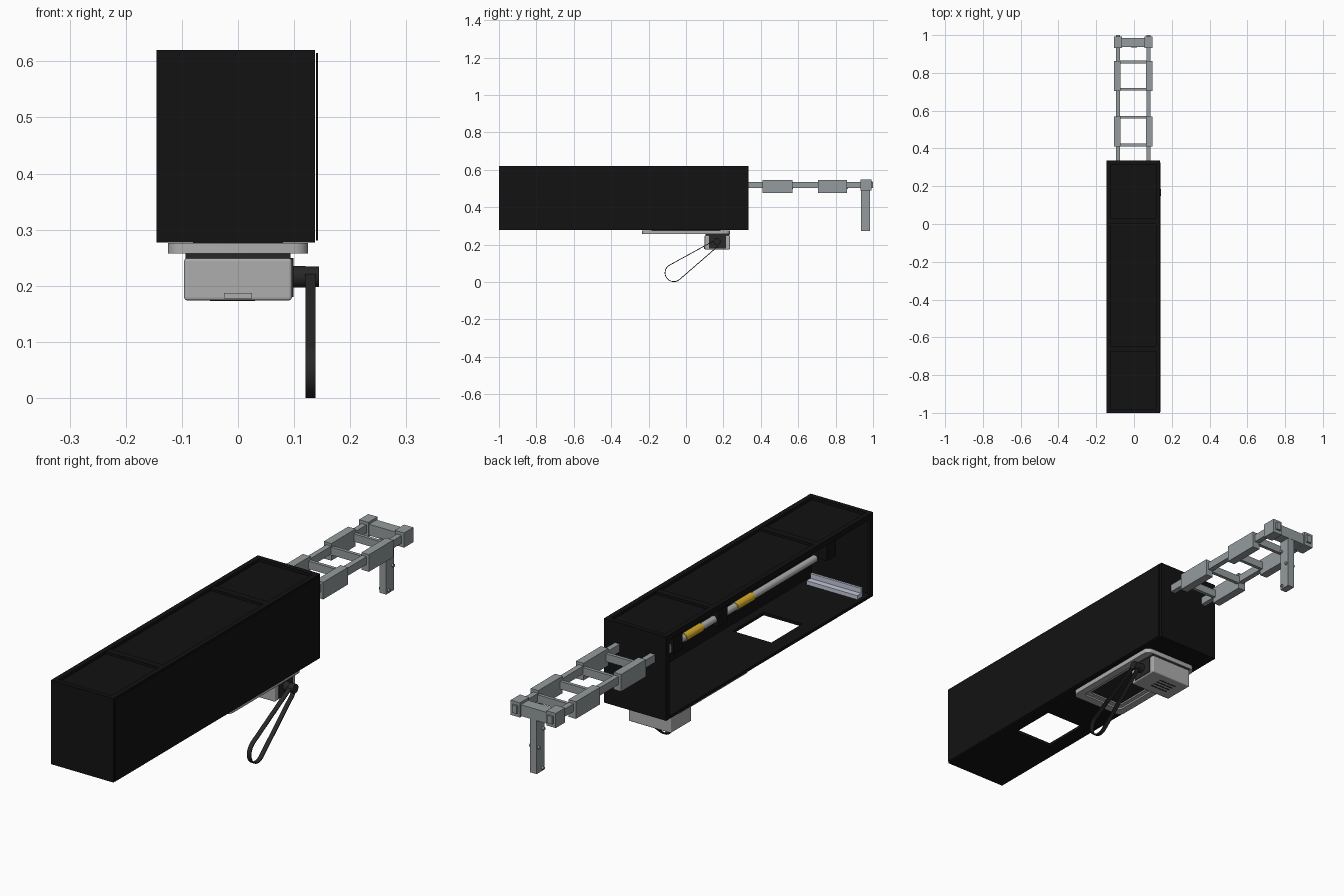
import bpy, bmesh
from math import sin, cos, pi, acos, atan2, hypot

if "Cube" in bpy.data.objects:
    bpy.data.objects.remove(bpy.data.objects["Cube"])


def material(name, rgb):
    m = bpy.data.materials.new(name)
    m.diffuse_color = (*rgb, 1)
    m.use_nodes = True
    m.node_tree.nodes["Principled BSDF"].inputs["Base Color"].default_value = m.diffuse_color
    return m


BLACK = material("black_panel", (0.006, 0.006, 0.006))
DARK = material("dark_rubber", (0.02, 0.02, 0.02))
STEEL = material("steel_grey", (0.3, 0.33, 0.34))
LIGHT = material("light_grey", (0.42, 0.42, 0.42))
PALE = material("pale_metal", (0.55, 0.57, 0.7))
YELLOW = material("yellow_sleeve", (0.65, 0.4, 0.02))


def finish(name, bm, mat, bevel=0.0):
    bmesh.ops.recalc_face_normals(bm, faces=bm.faces)
    me = bpy.data.meshes.new(name)
    bm.to_mesh(me)
    bm.free()
    ob = bpy.data.objects.new(name, me)
    bpy.context.collection.objects.link(ob)
    me.materials.append(mat)
    if bevel:
        mod = ob.modifiers.new("bevel", 'BEVEL')
        mod.width, mod.segments = bevel, 3
    return ob


def box(name, x, y, z, mat, bevel=0.0):
    bm = bmesh.new()
    bmesh.ops.create_cube(bm, size=1)
    for v in bm.verts:
        v.co = [(r[0] + r[1]) / 2 + c * (r[1] - r[0]) for r, c in zip((x, y, z), v.co)]
    return finish(name, bm, mat, bevel)


def ring(name, outer, inner, lo, hi, axis, mat):
    """Flat ring between two 2D loops, extruded along x or z."""
    bm = bmesh.new()
    place = (lambda p, h: (h, *p)) if axis == 'x' else (lambda p, h: (*p, h))
    loops = [[bm.verts.new(place(p, h)) for p in pts]
             for pts, h in ((outer, lo), (outer, hi), (inner, hi), (inner, lo))]
    n = len(outer)
    for a in range(4):
        A, B = loops[a], loops[(a + 1) % 4]
        for i in range(n):
            j = (i + 1) % n
            bm.faces.new((A[i], A[j], B[j], B[i]))
    return finish(name, bm, mat)


def rect(a, b, r=0.0, n=5):
    """Rectangle over ranges a and b, with optional rounded corners."""
    if not r:
        return [(a[0], b[0]), (a[1], b[0]), (a[1], b[1]), (a[0], b[1])]
    pts = []
    for k, (cx, cy) in enumerate(rect((a[0] + r, a[1] - r), (b[0] + r, b[1] - r))):
        for i in range(n + 1):
            t = pi + (k + i / n) * pi / 2
            pts.append((cx + r * cos(t), cy + r * sin(t)))
    return pts


def rod(name, centre, r, length, axis, mat, sides=24):
    bm = bmesh.new()
    bmesh.ops.create_cone(bm, cap_ends=True, segments=sides, radius1=r, radius2=r, depth=length)
    ob = finish(name, bm, mat)
    ob.location = centre
    ob.rotation_euler = {'x': (0, pi / 2, 0), 'y': (pi / 2, 0, 0), 'z': (0, 0, 0)}[axis]
    for p in ob.data.polygons:
        p.use_smooth = len(p.vertices) == 4
    return ob


# Housing: floor with hatch, ends, side door, open left side, panelled roof
XL, XR, Y0, Y1, Z0, Z1 = -0.145, 0.137, -1.0, 0.335, 0.277, 0.62
T = 0.012
ring("housing_floor", rect((XL, XR), (Y0, Y1)), rect((-0.085, 0.09), (-0.63, -0.43)),
     Z0, Z0 + T, 'z', BLACK)
box("housing_front_end", (XL, XR), (Y0, Y0 + T), (Z0, Z1), BLACK)
box("housing_back_end", (XL, XR), (Y1 - T, Y1), (Z0, Z1), BLACK)
box("housing_right_wall", (XR - T, XR), (Y0, Y1), (Z0, Z1), BLACK)
box("side_door", (XR + 0.002, 0.143), (Y0 + 0.005, Y1 - 0.01), (Z0 + 0.004, Z1 - 0.005), BLACK)
ring("left_opening_frame", rect((Y0, Y1), (Z0, Z1)),
     rect((Y0 + 0.02, Y1 - 0.02), (Z0 + T, Z1 - 0.022)), XL, XL + T, 'x', BLACK)
ring("roof_rim", rect((XL, XR), (Y0, Y1)), rect((XL + 0.02, XR - 0.02), (Y0 + 0.02, Y1 - 0.02)),
     Z1 - 0.022, Z1, 'z', BLACK)
box("roof_panel", (XL + 0.01, XR - 0.01), (Y0 + 0.01, Y1 - 0.01), (0.6, 0.608), BLACK)
for y in (-0.66, 0.015):
    box("roof_crossbeam", (XL + 0.01, XR - 0.01), (y - 0.014, y + 0.014), (0.6, Z1 - 0.002), BLACK)

# Extending ladder slide: rails, sleeves, rungs and end bar
for s in (-1, 1):
    cx = -0.004 + s * 0.08
    box("slide_rail", (cx - 0.011, cx + 0.011), (0.2, 1.0), (0.503, 0.535), STEEL)
    for a, b in ((0.41, 0.57), (0.705, 0.862)):
        lo, hi = sorted((cx - s * 0.012, cx + s * 0.022))
        box("rail_sleeve", (lo, hi), (a, b), (0.476, 0.546), STEEL)
    lo, hi = sorted((cx - s * 0.02, cx + s * 0.022))
    box("rail_end_cap", (lo, hi), (0.932, 0.992), (0.488, 0.548), STEEL)
    rod("end_cap_bolt", (cx, 0.992, 0.528), 0.008, 0.012, 'y', STEEL, 16)
    # Inner rods with sleeves and hangers
    rod("inner_rod", (cx, -0.25, 0.525), 0.014, 0.92, 'y', LIGHT)
    for y in (-0.25, 0.08):
        rod("rod_sleeve", (cx, y, 0.525), 0.0165, 0.11, 'y', YELLOW)
    for y in (-0.79, -0.09, 0.2):
        box("rod_hanger", (cx - 0.02, cx + 0.02), (y - 0.03, y + 0.03), (0.5, 0.602), BLACK)
    box("rod_end_plate", (cx - 0.012, cx + 0.012), (-0.83, -0.79), (0.51, 0.54), PALE)
for y in (0.418, 0.566, 0.714, 0.858):
    box("ladder_rung", (-0.075, 0.068), (y - 0.007, y + 0.007), (0.498, 0.53), STEEL)
box("ladder_end_bar", (-0.085, 0.078), (0.938, 0.986), (0.492, 0.538), STEEL)

# Prop leg under the end bar with lock pegs
box("prop_leg", (-0.015, 0.015), (0.935, 0.985), (0.273, 0.495), STEEL)
for y, z in ((0.945, 0.445), (0.975, 0.378), (0.948, 0.285)):
    rod("leg_peg", (0, y, z), 0.006, 0.046, 'x', STEEL, 12)

# Cross sill inside the housing
box("inner_sill", (-0.13, 0.1), (-0.955, -0.92), (Z0 + T, 0.305), PALE)
box("inner_sill_lip", (-0.13, 0.1), (-0.955, -0.945), (0.305, 0.325), PALE)

# Rounded mounting tray under the floor
tray = ring("mount_tray", rect((-0.125, 0.125), (-0.235, 0.235), 0.025),
            rect((-0.095, 0.095), (-0.2, 0.2), 0.015), 0.257, 0.276, 'z', LIGHT)
ring("tray_inner_lip", rect((-0.095, 0.095), (-0.2, 0.2), 0.015),
     rect((-0.078, 0.078), (-0.18, 0.18), 0.01), 0.264, 0.276, 'z', LIGHT)
box("tray_centre", (-0.08, 0.08), (-0.185, 0.185), (0.27, 0.278), DARK)

# Winch unit hanging from the tray
box("winch_neck", (-0.094, 0.094), (0.103, 0.232), (0.246, 0.262), DARK)
box("winch_body", (-0.096, 0.096), (0.1, 0.235), (0.174, 0.249), LIGHT, 0.005)
box("front_latch", (-0.025, 0.025), (0.097, 0.103), (0.177, 0.187), LIGHT)
for i in range(4):
    y = 0.14 + i * 0.018
    box("underside_vent", (-0.05, 0.03), (y, y + 0.006), (0.1732, 0.177), DARK)
box("winch_side_plate", (0.09, 0.099), (0.123, 0.214), (0.18, 0.249), DARK)
rod("hub", (0.107, 0.166, 0.216), 0.019, 0.026, 'x', DARK)
rod("hub_disc", (0.131, 0.166, 0.216), 0.018, 0.026, 'x', DARK)


# Hanging strap loop around the hub
def teardrop(shrink):
    c1, r1, c2, r2 = (-0.065, 0.049), 0.049, (0.152, 0.2), 0.021
    dy, dz = c2[0] - c1[0], c2[1] - c1[1]
    th, phi = atan2(dz, dy), acos((r1 - r2) / hypot(dy, dz))
    pts = []
    for c, r, a, b in ((c1, r1, th + phi, th + 2 * pi - phi), (c2, r2, th - phi, th + phi)):
        for i in range(21):
            t = a + (b - a) * i / 20
            pts.append((c[0] + (r - shrink) * cos(t), c[1] + (r - shrink) * sin(t)))
    return pts


strap = ring("strap_loop", teardrop(0), teardrop(0.004), 0.12, 0.138, 'x', DARK)

# Smooth the rounded parts
bpy.ops.object.select_all(action='DESELECT')
for ob in (tray, strap):
    ob.select_set(True)
bpy.context.view_layer.objects.active = strap
bpy.ops.object.shade_smooth_by_angle(angle=0.6)
